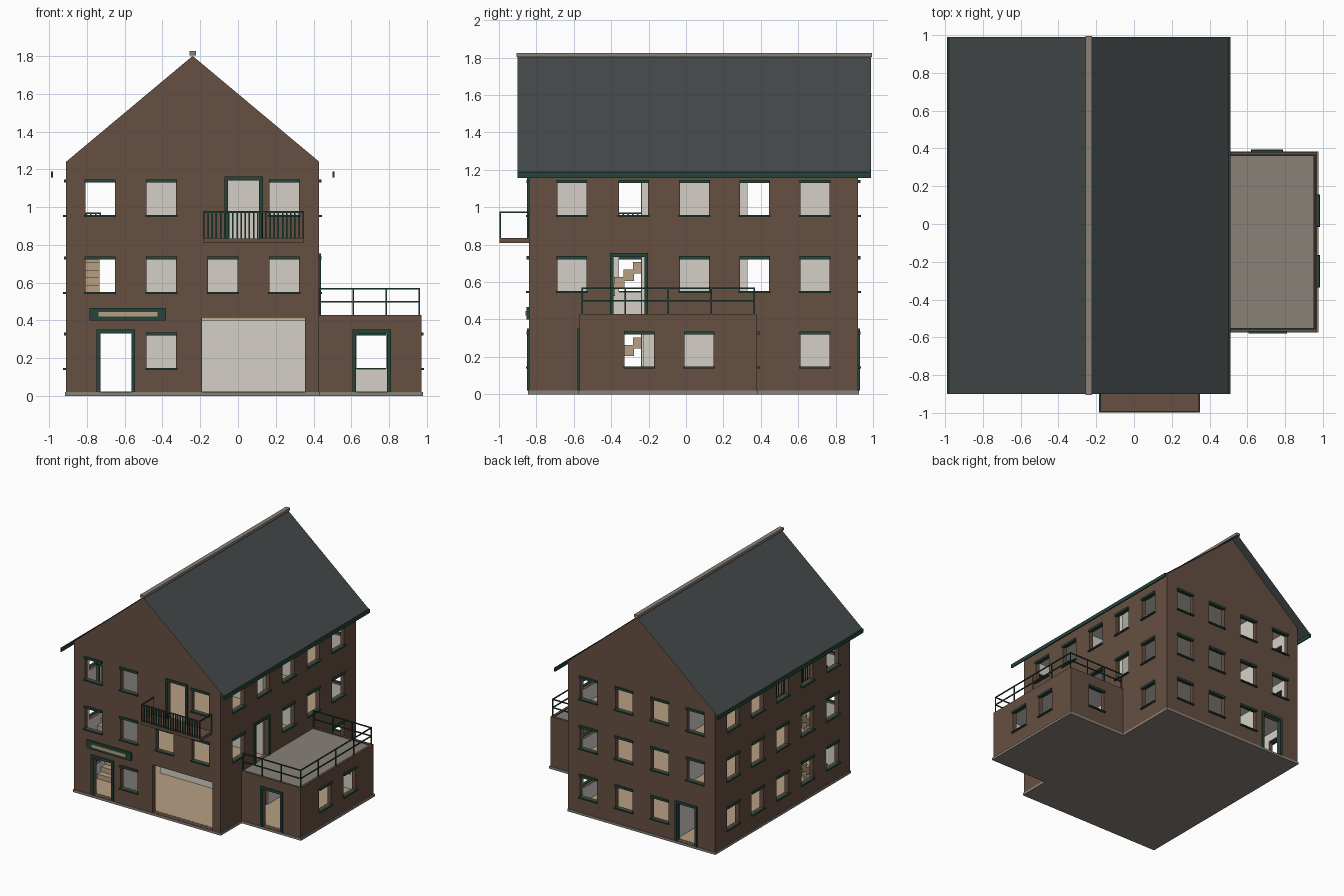
import bpy
import bmesh
from mathutils import Vector

if "Cube" in bpy.data.objects:
    bpy.data.objects.remove(bpy.data.objects["Cube"], do_unlink=True)


def material(name, rgb):
    m = bpy.data.materials.new(name)
    m.use_nodes = True
    m.diffuse_color = (*rgb, 1)
    m.node_tree.nodes["Principled BSDF"].inputs["Base Color"].default_value = (*rgb, 1)
    return m


BROWN = material("brown_wall", (0.133, 0.079, 0.054))
PLASTER = material("pale_plaster", (0.66, 0.63, 0.57))
SLATE = material("slate_roof", (0.058, 0.068, 0.069))
GREEN = material("dark_green_trim", (0.018, 0.06, 0.042))
WOOD = material("tan_wood", (0.48, 0.35, 0.23))
STONE = material("grey_stone", (0.25, 0.22, 0.19))

# Main dimensions
X0, X1, Y0, Y1 = -0.91, 0.43, -0.84, 0.92
EAVE, RIDGE, MID, T = 1.24, 1.80, -0.24, 0.035
AX, AY0, AY1, ATOP = 0.97, -0.57, 0.38, 0.43
FLOORS = [0.022, 0.425, 0.832]
COLS_X = [-0.73, -0.405, -0.08, 0.245]
COLS_Y = [-0.61, -0.28, 0.045, 0.367, 0.69]

# Wall name: (axis running along the wall, wall plane, outward sign)
WALLS = {"front": (0, Y0, -1), "back": (0, Y1, 1), "left": (1, X1, 1), "right": (1, X0, -1),
         "annex_front": (0, AY0, -1), "annex_back": (0, AY1, 1), "annex_side": (1, AX, 1)}
parts = {}


def box(name, mat, x0, x1, y0, y1, z0, z1):
    parts.setdefault(name, (mat, []))[1].append(((x0, y0, z0), (x1, y1, z1)))


def on_wall(name, mat, wall, u0, u1, z0, z1, d0, d1):
    axis, plane, sign = WALLS[wall]
    a, b = sorted((plane + sign * d0, plane + sign * d1))
    if axis == 0:
        box(name, mat, u0, u1, a, b, z0, z1)
    else:
        box(name, mat, a, b, u0, u1, z0, z1)


def mesh_object(name, bm, mats):
    me = bpy.data.meshes.new(name)
    bm.to_mesh(me)
    bm.free()
    ob = bpy.data.objects.new(name, me)
    for m in mats:
        me.materials.append(m)
    bpy.context.collection.objects.link(ob)
    return ob


def boxes_object(name, mat, items):
    bm = bmesh.new()
    for lo, hi in items:
        lo, hi = Vector(lo), Vector(hi)
        for v in bmesh.ops.create_cube(bm, size=1)["verts"]:
            v.co = (lo + hi) / 2 + Vector(a * b for a, b in zip(v.co, hi - lo))
    return mesh_object(name, bm, [mat] if mat else [])


def carve(ob, items):
    cutter = boxes_object("cutter", None, items)
    mod = ob.modifiers.new("cut", "BOOLEAN")
    mod.operation, mod.solver, mod.object = "DIFFERENCE", "EXACT", cutter
    bpy.context.view_layer.update()
    me = bpy.data.meshes.new_from_object(ob.evaluated_get(bpy.context.evaluated_depsgraph_get()))
    ob.modifiers.clear()
    ob.data = me
    bpy.data.objects.remove(cutter, do_unlink=True)


def plaster_inside(ob, lo, hi):
    for p in ob.data.polygons:
        p.material_index = int(all(a - 0.002 < c < b + 0.002 for a, c, b in zip(lo, p.center, hi)))


# Windows and doors: each opening also gets its trim
holes = {"house": [], "annex": []}


def opening(wall, u0, u1, z0, z1):
    on_wall("hole", None, wall, u0, u1, z0, z1, -T - 0.02, 0.02)
    holes["annex" if "annex" in wall else "house"].append(parts.pop("hole")[1][0])


def window(wall, u, floor):
    z = floor + 0.122
    opening(wall, u - 0.078, u + 0.078, z, z + 0.185)
    on_wall("window_lintels", GREEN, wall, u - 0.082, u + 0.082, z + 0.175, z + 0.192, -0.01, 0.012)
    on_wall("window_sills", GREEN, wall, u - 0.085, u + 0.085, z - 0.006, z + 0.004, -0.01, 0.015)


def door(wall, u, floor):
    w, h = 0.082, 0.31
    opening(wall, u - w, u + w, floor, floor + h)
    for s in (-1, 1):
        a, b = sorted((u + s * w, u + s * (w + 0.02)))
        on_wall("door_frames", GREEN, wall, a, b, floor - 0.002, floor + h, -0.02, 0.01)
    on_wall("door_frames", GREEN, wall, u - w - 0.02, u + w + 0.02, floor + h, floor + h + 0.02, -0.02, 0.01)


for level, f in enumerate(FLOORS):
    for i, u in enumerate(COLS_X):
        if level == 1 or (level == 0 and i == 1) or (level == 2 and i != 2):
            window("front", u, f)
        if level or i:
            window("back", u, f)
    for i, u in enumerate(COLS_Y):
        window("right", u, f)
        if level == 2 or (level == 1 and i != 1) or (level == 0 and i == 4):
            window("left", u, f)
door("front", -0.647, FLOORS[0])
door("back", -0.647, FLOORS[0])
door("front", 0.03, FLOORS[2])
door("left", -0.305, FLOORS[1])
door("annex_front", 0.707, FLOORS[0])
window("annex_back", 0.705, FLOORS[0])
for u in (-0.25, 0.07):
    window("annex_side", u, FLOORS[0])
opening("front", -0.19, 0.355, FLOORS[0], 0.415)    # garage
opening("left", -0.38, -0.23, FLOORS[0], 0.33)      # passage to the annex

# House walls: gable prism, hollowed and pierced
bm = bmesh.new()
outline = [(X0, 0.018), (X1, 0.018), (X1, EAVE), (MID, RIDGE), (X0, EAVE)]
face = bm.faces.new([bm.verts.new((x, Y0, z)) for x, z in outline])
ext = bmesh.ops.extrude_face_region(bm, geom=[face])["geom"]
bmesh.ops.translate(bm, vec=(0, Y1 - Y0, 0), verts=[g for g in ext if isinstance(g, bmesh.types.BMVert)])
bmesh.ops.recalc_face_normals(bm, faces=bm.faces)
house = mesh_object("house_walls", bm, [BROWN, PLASTER])
inner = ((X0 + T, Y0 + T, 0.02), (X1 - T, Y1 - T, EAVE - 0.005))
carve(house, [inner])
carve(house, holes["house"])
plaster_inside(house, *inner)

# Annex walls with a shallow roof terrace
annex = boxes_object("annex_walls", BROWN, [((X1, AY0, 0.018), (AX, AY1, ATOP))])
annex.data.materials.append(PLASTER)
room = ((X1 - 0.02, AY0 + T, 0.02), (AX - T, AY1 - T, 0.395))
carve(annex, [room, ((X1 - 0.02, AY0 + 0.02, 0.415), (AX - 0.02, AY1 - 0.02, 0.5))])
carve(annex, holes["annex"])
plaster_inside(annex, *room)
box("terrace_floor", STONE, X1, AX - 0.02, AY0 + 0.02, AY1 - 0.02, 0.412, 0.422)
for a, b in ((AY0 + T, -0.38), (-0.23, AY1 - T)):
    box("annex_lining", PLASTER, X1, X1 + 0.004, a, b, 0.02, 0.395)

# Base slab
box("base_slab", STONE, X0 - 0.005, X1 + 0.005, Y0 - 0.005, Y1 + 0.005, 0, 0.02)
box("base_slab", STONE, X1 + 0.005, AX + 0.008, AY0 - 0.005, AY1 + 0.005, 0, 0.02)

# Floors with a stairwell, and ceilings beneath them
SX, SY0, SY1 = -0.73, -0.59, -0.08
IX0, IX1, IY0, IY1 = X0 + T, X1 - T, Y0 + T, Y1 - T
box("ground_floor", WOOD, IX0, IX1, IY0, IY1, 0.015, 0.024)
box("ground_floor", WOOD, X1, AX - T, AY0 + T, AY1 - T, 0.015, 0.024)
for f in FLOORS[1:]:
    for x0, x1, y0, y1 in ((SX, IX1, IY0, IY1), (IX0, SX, IY0, SY0), (IX0, SX, SY1, IY1)):
        box("upper_floors", WOOD, x0, x1, y0, y1, f - 0.02, f)
        box("ceilings", PLASTER, x0, x1, y0, y1, f - 0.025, f - 0.02)

# Inner partitions
TOP = EAVE - 0.005
for a, b in ((IY0, -0.41), (-0.24, 0.33), (0.48, IY1)):
    box("partitions", PLASTER, -0.545, -0.525, a, b, 0.02, TOP)
for a, b in ((-0.239, -0.20), (0.29, 0.329)):
    box("partitions", PLASTER, -0.526, IX1, a, b, 0.02, TOP)

# Staircases
STEPS = 10
for f in FLOORS[:2]:
    run, rise = (SY1 - SY0) / STEPS, 0.0403
    for k in range(STEPS):
        y, z = SY0 + k * run, f + k * rise
        box("stairs", WOOD, IX0 + 0.005, SX - 0.002, y, y + run + 0.006, max(z - 0.02, 0.02), z + rise)


def railing(name, p, q, z0, z1, spans, rails, r=0.004, ends=True):
    for k in range(spans + 1):
        if ends or 0 < k < spans:
            x, y = (a + (b - a) * k / spans for a, b in zip(p, q))
            box(name, GREEN, x - r, x + r, y - r, y + r, z0, z1)
    for z in rails:
        box(name, GREEN, min(p[0], q[0]) - r, max(p[0], q[0]) + r,
            min(p[1], q[1]) - r, max(p[1], q[1]) + r, z - r, z + r)


# Stairwell railing
f = FLOORS[2]
railing("stair_railing", (SX, SY0), (SX, SY1), f, f + 0.14, 20, [f + 0.136])
railing("stair_railing", (IX0, SY0), (SX, SY0), f, f + 0.14, 6, [f + 0.136])

# Terrace railing
c, d = (AX - 0.01, AY0 + 0.015), (AX - 0.01, AY1 - 0.015)
for p, q, n in (((X1 + 0.006, c[1]), c, 3), (c, d, 4), ((X1 + 0.006, d[1]), d, 3)):
    railing("terrace_railing", p, q, 0.42, 0.57, n, [0.50, 0.568])

# Balcony
box("balcony_slab", BROWN, -0.185, 0.35, -0.998, Y0 + 0.01, 0.81, 0.835)
railing("balcony_railing", (-0.18, -0.994), (0.345, -0.994), 0.83, 0.978, 24, [0.974])
for x in (-0.18, 0.345):
    railing("balcony_railing", (x, -0.994), (x, Y0), 0.83, 0.978, 1, [0.974])

# Sign board over the entrance, left blank
on_wall("entrance_board", GREEN, "front", -0.785, -0.38, 0.40, 0.467, -0.005, 0.014)
on_wall("entrance_board_inlay", WOOD, "front", -0.738, -0.425, 0.42, 0.445, 0.01, 0.017)

# Roof sheets, ridge cap and eave boards
bm = bmesh.new()
slope = (RIDGE - EAVE) / (X1 - MID)
rows = [[bm.verts.new((MID + dx, y, RIDGE + 0.005 - slope * abs(dx))) for dx in (-0.745, 0, 0.745)]
        for y in (-0.90, 0.99)]
for i in range(2):
    bm.faces.new((rows[0][i], rows[0][i + 1], rows[1][i + 1], rows[1][i]))
mesh_object("roof", bm, [SLATE])
box("ridge_cap", STONE, MID - 0.018, MID + 0.018, -0.905, 0.995, RIDGE + 0.003, RIDGE + 0.025)
for x in (MID - 0.745, MID + 0.745):
    box("eave_boards", GREEN, x - 0.005, x + 0.005, -0.90, 0.99, 1.157, 1.188)

for name, (mat, items) in parts.items():
    boxes_object(name, mat, items)
